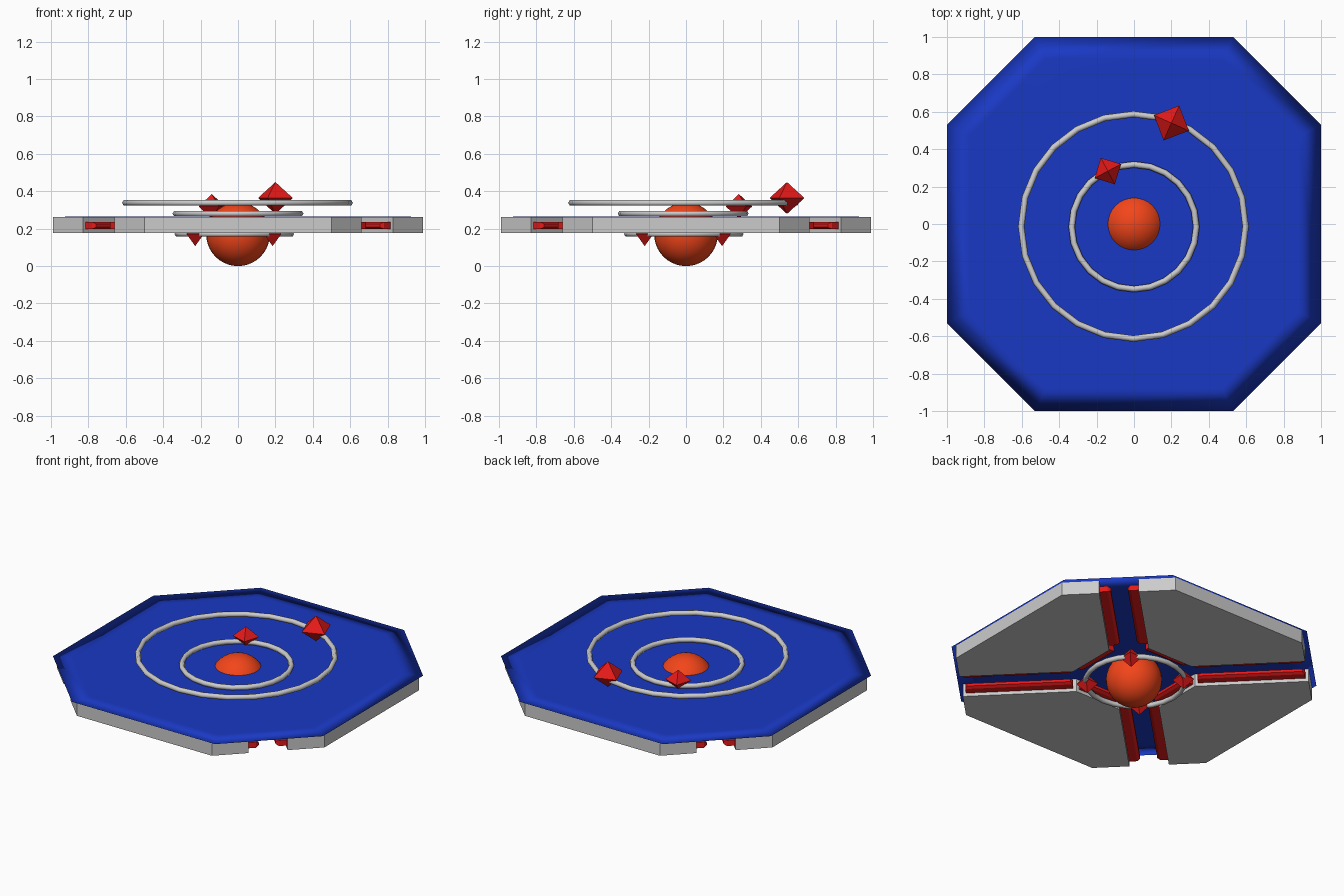
import bpy, bmesh
from math import radians, cos, sin, pi
from mathutils import Vector, Matrix

if "Cube" in bpy.data.objects:
    bpy.data.objects.remove(bpy.data.objects["Cube"])


def material(name, rgb):
    m = bpy.data.materials.new(name)
    m.diffuse_color = (*rgb, 1)
    m.use_nodes = True
    m.node_tree.nodes["Principled BSDF"].inputs["Base Color"].default_value = m.diffuse_color
    return m


blue = material("blue", (0.01, 0.04, 0.55))
red = material("red", (0.8, 0.01, 0.01))
orange = material("orange", (0.9, 0.06, 0.01))


def finish(bm, name, mat=None, smooth=False):
    bmesh.ops.recalc_face_normals(bm, faces=bm.faces)
    me = bpy.data.meshes.new(name)
    bm.to_mesh(me)
    bm.free()
    for p in me.polygons:
        p.use_smooth = smooth
    if mat:
        me.materials.append(mat)
    ob = bpy.data.objects.new(name, me)
    bpy.context.collection.objects.link(ob)
    return ob


def loft(bm, loops, capped=True):
    """Join closed loops of equal length, capping first and last."""
    rows = [[bm.verts.new(p) for p in loop] for loop in loops]
    n = len(rows[0])
    for a, b in zip(rows, rows[1:]):
        for i in range(n):
            j = (i + 1) % n
            bm.faces.new((a[i], a[j], b[j], b[i]))
    if capped:
        bm.faces.new(rows[0])
        bm.faces.new(rows[-1])


def octagon(side, corner, z):
    pts = [(side, -corner), (side, corner), (corner, side), (-corner, side)]
    return [(x, y, z) for x, y in pts] + [(-x, -y, z) for x, y in pts]


# Top plate: very thin lens with a sharp rim, so the shading darkens at the edge
bm = bmesh.new()
loft(bm, [octagon(0.88, 0.47, 0.264), octagon(1.0, 0.53, 0.2655), octagon(0.88, 0.47, 0.267)])
finish(bm, "top_plate", blue, smooth=True)

# One underside block (front), with red bars on its inner and gap walls
outline = [(-0.5, -0.99), (0.5, -0.99), (0.66, -0.83), (0.17, -0.34), (-0.17, -0.34), (-0.66, -0.83)]


def make_block(k):
    turn = Matrix.Rotation(k * pi / 2, 4, 'Z')
    bm = bmesh.new()
    loft(bm, [[turn @ Vector((x, y, z)) for x, y in outline] for z in (0.176, 0.263)])
    finish(bm, f"underside_block_{k + 1}")

    bm = bmesh.new()
    for i in (2, 3, 4):
        a, b = (Vector((*outline[j], 0)) for j in (i, i + 1))
        d = (b - a).normalized()
        n = Vector((d.y, -d.x, 0))

        def rect(inset, out, z0, z1):
            p, q = a + d * inset + n * out, b - d * inset + n * out
            return [turn @ Vector((v.x, v.y, z)) for v, z in ((p, z0), (q, z0), (q, z1), (p, z1))]

        loft(bm, [rect(0.02, -0.005, 0.198, 0.236), rect(0.02, 0.05, 0.198, 0.236),
                  rect(0.032, 0.068, 0.208, 0.226)])
    finish(bm, f"red_bars_{k + 1}", red)


for k in range(4):
    make_block(k)


# Central ball
bm = bmesh.new()
bmesh.ops.create_uvsphere(bm, u_segments=32, v_segments=20, radius=0.17)
bmesh.ops.translate(bm, verts=bm.verts, vec=(0, 0, 0.17))
finish(bm, "central_ball", orange, smooth=True)


# Rings
def ring(name, radius, centre, tube=0.017, major=24, minor=6):
    c = Vector(centre)
    bm = bmesh.new()
    loops = []
    for i in range(minor + 1):
        t = 2 * pi * i / minor
        r, z = radius + tube * cos(t), tube * sin(t)
        loops.append([c + Vector((r * cos(2 * pi * j / major), r * sin(2 * pi * j / major), z))
                      for j in range(major)])
    loft(bm, loops, capped=False)
    bmesh.ops.remove_doubles(bm, verts=bm.verts, dist=1e-5)
    finish(bm, name, smooth=True)


ring("outer_ring", 0.60, (-0.003, -0.013, 0.338))
ring("inner_ring", 0.333, (0, -0.015, 0.281))
ring("lower_ring", 0.303, (-0.02, -0.012, 0.172))


# Octahedral gems
def gem(name, centre, radius, height, angle):
    c = Vector(centre)
    bm = bmesh.new()
    mid = [bm.verts.new(c + Vector((radius * cos(angle + i * pi / 2), radius * sin(angle + i * pi / 2), 0)))
           for i in range(4)]
    for s in (1, -1):
        tip = bm.verts.new(c + Vector((0, 0, s * height)))
        for i in range(4):
            bm.faces.new((mid[i], mid[(i + 1) % 4], tip))
    finish(bm, name, red)


gem("outer_gem", (0.2, 0.54, 0.364), 0.102, 0.085, radians(66))
gem("inner_gem", (-0.14, 0.283, 0.319), 0.08, 0.066, radians(28))
for i, (sx, sy) in enumerate(((1, 1), (-1, 1), (-1, -1), (1, -1))):
    gem(f"lower_gem_{i + 1}", (sx * 0.207 - 0.022, sy * 0.207 - 0.014, 0.172), 0.066, 0.065, radians(45))
